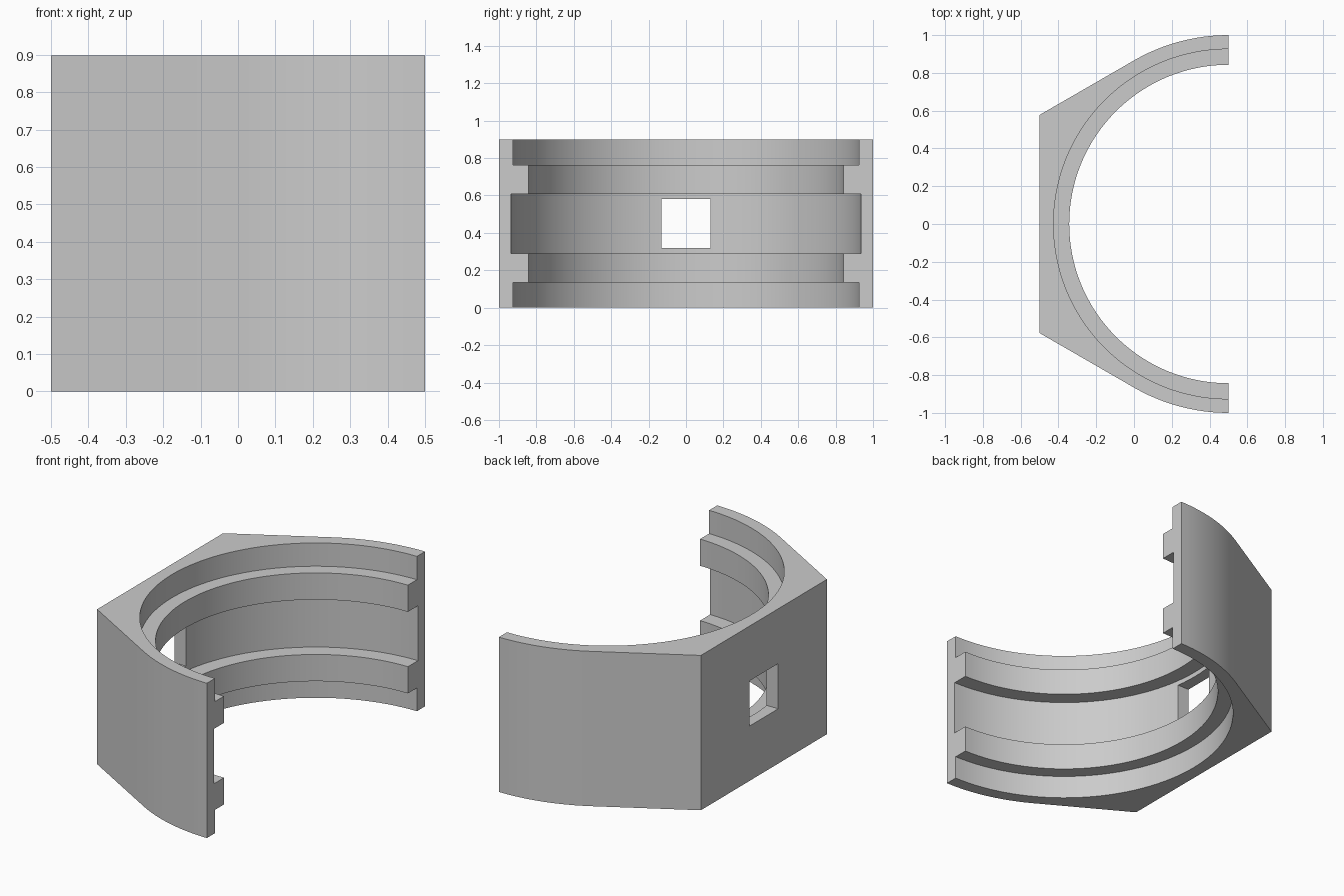
import bpy, bmesh
from math import radians, cos, sin, tan, pi
from mathutils import Matrix, Vector

if "Cube" in bpy.data.objects:
    bpy.data.objects.remove(bpy.data.objects["Cube"], do_unlink=True)

HEIGHT = 0.898
AXIS_X = 0.5          # axis of the bore, on the open side

grey = bpy.data.materials.new("plain grey")
grey.use_nodes = True
colour = (0.6, 0.6, 0.6, 1)
grey.diffuse_color = colour
grey.node_tree.nodes["Principled BSDF"].inputs["Base Color"].default_value = colour


def make_object(name, bm):
    bmesh.ops.recalc_face_normals(bm, faces=bm.faces)
    mesh = bpy.data.meshes.new(name)
    bm.to_mesh(mesh)
    bm.free()
    mesh.materials.append(grey)
    ob = bpy.data.objects.new(name, mesh)
    bpy.context.collection.objects.link(ob)
    return ob


# Outer body: arcs of radius 1 running into three sides of a hexagon
arc = [(AXIS_X + cos(a), sin(a)) for a in (radians(90 + 2.5 * i) for i in range(13))]
half = arc + [(AXIS_X - 1, tan(pi / 6))]
outline = half + [(x, -y) for x, y in reversed(half)]
bm = bmesh.new()
base = bm.faces.new([bm.verts.new((x, y, 0)) for x, y in outline])
top = bmesh.ops.extrude_face_region(bm, geom=[base])["geom"]
bmesh.ops.translate(bm, vec=(0, 0, HEIGHT),
                    verts=[v for v in top if isinstance(v, bmesh.types.BMVert)])
body = make_object("half_collar", bm)

# Stepped bore: two ribs with a deeper groove between them
rim, rib, groove = 0.926, 0.843, 0.935
steps = [(rim, -0.1), (rim, 0.135), (rib, 0.135), (rib, 0.29), (groove, 0.29)]
steps += [(r, HEIGHT - z) for r, z in reversed(steps)]
profile = [(0, steps[0][1])] + steps + [(0, steps[-1][1])]
bm = bmesh.new()
verts = [bm.verts.new((AXIS_X + r, 0, z)) for r, z in profile]
edges = [bm.edges.new(pair) for pair in zip(verts, verts[1:])]
bmesh.ops.spin(bm, geom=verts + edges, cent=(AXIS_X, 0, 0), axis=(0, 0, 1),
               angle=2 * pi, steps=128, use_merge=True)
bmesh.ops.remove_doubles(bm, verts=bm.verts, dist=0.0001)
bore = make_object("bore_cutter", bm)

# Square window through the flat wall
bm = bmesh.new()
bmesh.ops.create_cube(bm, size=1, matrix=Matrix.Translation(Vector((-0.45, 0, HEIGHT / 2)))
                      @ Matrix.Diagonal((0.5, 0.262, 0.262, 1)))
window = make_object("window_cutter", bm)

# Cut the body, then drop the cutters
bpy.context.view_layer.objects.active = body
for cutter in (bore, window):
    cutter.hide_render = True
    mod = body.modifiers.new(cutter.name, "BOOLEAN")
    mod.operation = "DIFFERENCE"
    mod.solver = "EXACT"
    mod.object = cutter
    bpy.ops.object.modifier_apply(modifier=mod.name)
    bpy.data.objects.remove(cutter, do_unlink=True)

# Smooth curved walls, crisp steps
bpy.ops.object.select_all(action="DESELECT")
body.select_set(True)
bpy.ops.object.shade_smooth_by_angle(angle=radians(25))
